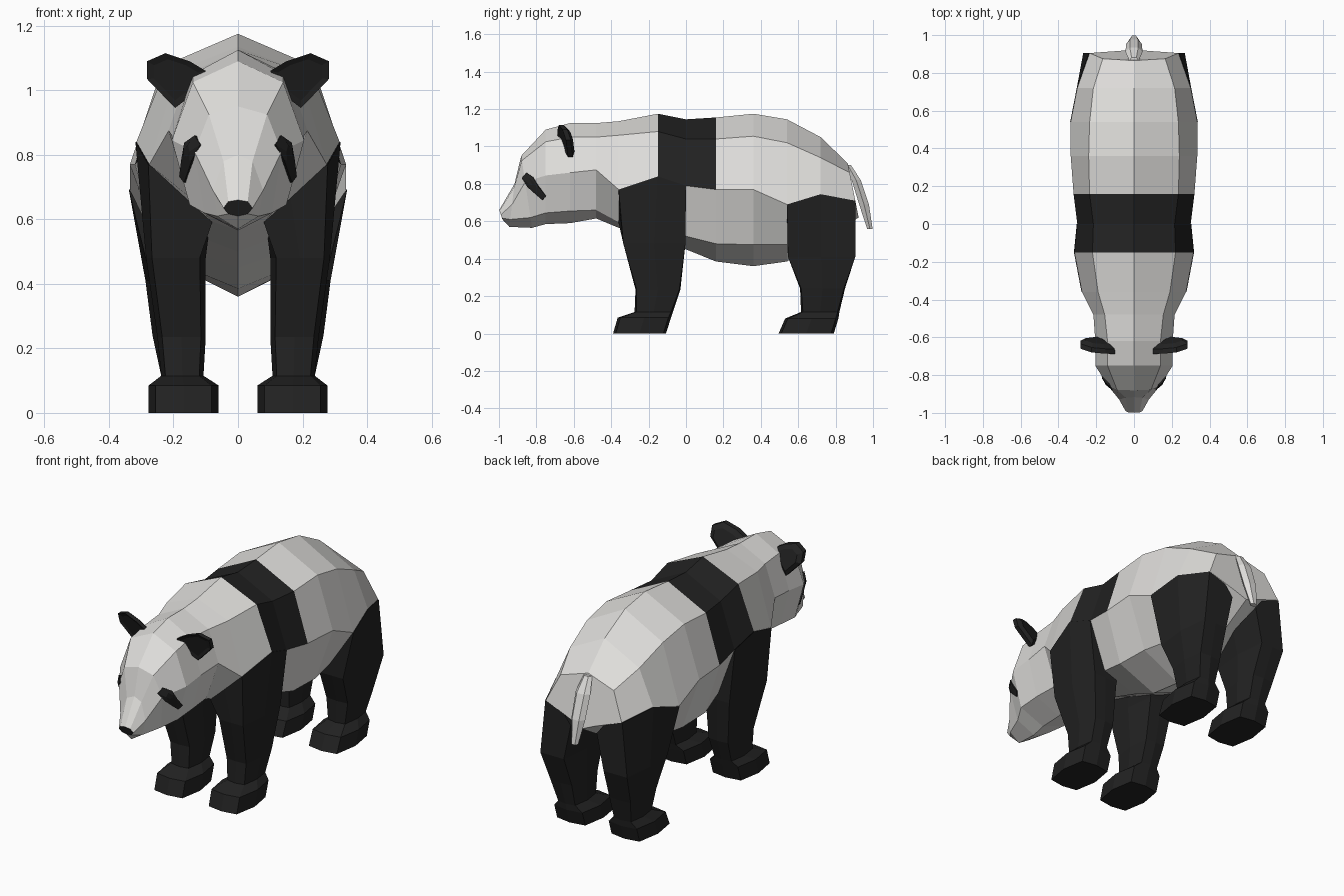
import bpy
import bmesh
from math import cos, sin, tau
from mathutils import Vector
from mathutils.bvhtree import BVHTree

default_cube = bpy.data.objects.get("Cube")
if default_cube:
    bpy.data.objects.remove(default_cube, do_unlink=True)


def make_material(name, colour):
    mat = bpy.data.materials.new(name)
    mat.use_nodes = True
    mat.diffuse_color = colour
    mat.node_tree.nodes["Principled BSDF"].inputs["Base Color"].default_value = colour
    return mat


WHITE = make_material("warm_white_fur", (0.74, 0.73, 0.71, 1))
BLACK = make_material("black_fur", (0.016, 0.016, 0.016, 1))


def loft(name, rings, materials, is_second=None):
    """Skin a list of equal rings, close both ends and paint faces by a rule."""
    bm = bmesh.new()
    rows = [[bm.verts.new(p) for p in ring] for ring in rings]
    count = len(rows[0])
    for i in range(len(rows) - 1):
        for j in range(count):
            k = (j + 1) % count
            face = bm.faces.new((rows[i][j], rows[i][k], rows[i + 1][k], rows[i + 1][j]))
            if is_second and is_second(i, j):
                face.material_index = 1
    first = bm.faces.new(rows[0])
    bm.faces.new(rows[-1])
    if is_second and is_second(-1, 0):
        first.material_index = 1
    bmesh.ops.recalc_face_normals(bm, faces=bm.faces)
    mesh = bpy.data.meshes.new(name)
    bm.to_mesh(mesh)
    bm.free()
    for mat in materials:
        mesh.materials.append(mat)
    obj = bpy.data.objects.new(name, mesh)
    bpy.context.collection.objects.link(obj)
    return obj


def mirrored(rings, side):
    return [[(side * x, y, z) for x, y, z in ring] for ring in rings]


SIDES = (("left", 1), ("right", -1))

# Cross-sections: y, lean, top z, upper x z, widest x z, lower x z, bottom z
head = [
    (-0.99, -0.35, 0.66, 0.03, 0.655, 0.045, 0.635, 0.03, 0.617, 0.61),
    (-0.93, 0.12, 0.80, 0.045, 0.78, 0.078, 0.69, 0.065, 0.61, 0.57),
    (-0.86, -0.15, 0.95, 0.09, 0.925, 0.135, 0.81, 0.105, 0.62, 0.565),
    (-0.75, 0, 1.09, 0.14, 1.025, 0.205, 0.845, 0.15, 0.645, 0.585),
    (-0.62, 0, 1.125, 0.14, 1.05, 0.205, 0.86, 0.15, 0.655, 0.59),
    (-0.48, 0, 1.125, 0.155, 1.05, 0.215, 0.875, 0.14, 0.66, 0.615),
]
torso = [
    (-0.36, 0, 1.135, 0.19, 1.06, 0.275, 0.77, 0.085, 0.595, 0.565),
    (-0.15, 0, 1.175, 0.22, 1.08, 0.315, 0.84, 0.13, 0.55, 0.50),
    (0, 0, 1.145, 0.215, 1.04, 0.30, 0.79, 0.20, 0.52, 0.45),
    (0.16, 0, 1.155, 0.235, 1.04, 0.32, 0.77, 0.23, 0.48, 0.385),
    (0.36, 0, 1.175, 0.24, 1.055, 0.335, 0.77, 0.23, 0.475, 0.36),
    (0.54, 0, 1.145, 0.235, 1.02, 0.335, 0.69, 0.19, 0.475, 0.385),
    (0.72, 0, 1.05, 0.215, 0.94, 0.30, 0.745, 0.12, 0.56, 0.50),
    (0.905, -0.2, 0.91, 0.165, 0.86, 0.235, 0.71, 0.07, 0.65, 0.62),
]
sections = head + torso


def body_ring(y, lean, top, xu, zu, xm, zm, xl, zl, bottom):
    half = [(xu, zu), (xm, zm), (xl, zl)]
    outline = [(0, top)] + half + [(0, bottom)] + [(-x, z) for x, z in reversed(half)]
    return [(x, y + lean * (z - zm), z) for x, z in outline]


# Body and head, with the shoulder band and nose tip in black
def band_or_nose(i, j):
    if i < 0:
        return True
    start, end = sections[i][0], sections[i + 1][0]
    return start >= -0.15 and end <= 0.16 and j in (0, 1, 6, 7)


body = loft("body", [body_ring(*s) for s in sections], (WHITE, BLACK), band_or_nose)


# Legs: the top edge follows the widest line of the body
def leg_rings(first, levels):
    outer = [(s[5] + 0.003, s[0], s[6]) for s in torso[first:first + 3]]
    front, middle, back = outer
    inner_x = 0.08
    top = [front, middle, back,
           (0.16, back[1], back[2]), (inner_x, back[1], back[2] - 0.1),
           (inner_x, middle[1], middle[2] - 0.2),
           (inner_x, front[1], front[2] - 0.18), (0.16, front[1], front[2] - 0.08)]
    rings = [top]
    for z, x0, x1, y0, y1, corner in levels:
        cx, cy, hx, hy = (x0 + x1) / 2, (y0 + y1) / 2, (x1 - x0) / 2, (y1 - y0) / 2
        cut = 0.8
        shape = [(cut, -corner), (1, 0), (cut, corner), (0, 1),
                 (-cut, corner), (-1, 0), (-cut, -corner), (0, -1)]
        rings.append([(cx + hx * u, cy + hy * v, z) for u, v in shape])
    return rings


front_levels = [
    (0.48, 0.10, 0.285, -0.335, -0.003, 1),
    (0.235, 0.10, 0.25, -0.27, -0.03, 0.95),
    (0.115, 0.107, 0.238, -0.275, -0.07, 0.9),
    (0.085, 0.06, 0.277, -0.365, -0.08, 0.9),
    (0, 0.06, 0.277, -0.39, -0.107, 0.9),
]
hind_levels = [
    (0.41, 0.105, 0.287, 0.545, 0.905, 1),
    (0.24, 0.10, 0.265, 0.61, 0.85, 0.95),
    (0.115, 0.107, 0.238, 0.615, 0.82, 0.9),
    (0.08, 0.06, 0.277, 0.53, 0.815, 0.9),
    (0, 0.06, 0.277, 0.495, 0.79, 0.9),
]
for label, side in SIDES:
    loft(f"front_leg_{label}", mirrored(leg_rings(0, front_levels), side), (BLACK,))
    loft(f"hind_leg_{label}", mirrored(leg_rings(5, hind_levels), side), (BLACK,))

# Ears: thin leaning lobes with softened rims
ear_outline = [(0.10, 1.06), (0.15, 1.09), (0.225, 1.115), (0.282, 1.09),
               (0.282, 1.035), (0.195, 0.945), (0.15, 0.98)]


def ear_ring(scale, depth):
    cx, cz = 0.195, 1.04
    ring = []
    for x, z in ear_outline:
        x, z = cx + (x - cx) * scale, cz + (z - cz) * scale
        ring.append((x, -0.615 - 0.32 * (z - 0.95) + 0.2 * (x - cx) + depth, z))
    return ring


ear = [ear_ring(0.75, -0.012), ear_ring(1, -0.018), ear_ring(1, 0.008), ear_ring(0.7, 0.026)]
for label, side in SIDES:
    loft(f"ear_{label}", mirrored(ear, side), (BLACK,))

# Eye patches: thin plates wrapped onto the face
bm = bmesh.new()
bm.from_mesh(body.data)
surface = BVHTree.FromBMesh(bm)
bm.free()
eye_outline = [(-0.872, 0.83), (-0.85, 0.858), (-0.815, 0.835), (-0.785, 0.785),
               (-0.748, 0.735), (-0.765, 0.715), (-0.80, 0.745), (-0.845, 0.785)]


def eye_ring(scale, lift):
    cy, cz = -0.81, 0.785
    ring = []
    for y, z in eye_outline:
        start = Vector((1, cy + (y - cy) * scale, cz + (z - cz) * scale))
        point, normal, _, _ = surface.ray_cast(start, Vector((-1, 0, 0)))
        if point is None:
            point, normal, _, _ = surface.find_nearest(start)
        ring.append(tuple(point + normal * lift))
    return ring


eye = [eye_ring(1, -0.001), eye_ring(1, 0.008), eye_ring(0.6, 0.009), eye_ring(0.2, 0.009)]
for label, side in SIDES:
    loft(f"eye_patch_{label}", mirrored(eye, side), (BLACK,))

# Tail: a short flat taper hanging from the rump
tail_path = [(0.865, 0.90, 0.025, 0.02), (0.91, 0.82, 0.045, 0.028),
             (0.952, 0.69, 0.042, 0.03), (0.983, 0.56, 0.02, 0.017)]
tail = [[(w * cos(tau * k / 6), y + d * sin(tau * k / 6), z) for k in range(6)]
        for y, z, w, d in tail_path]
loft("tail", tail, (WHITE,))
